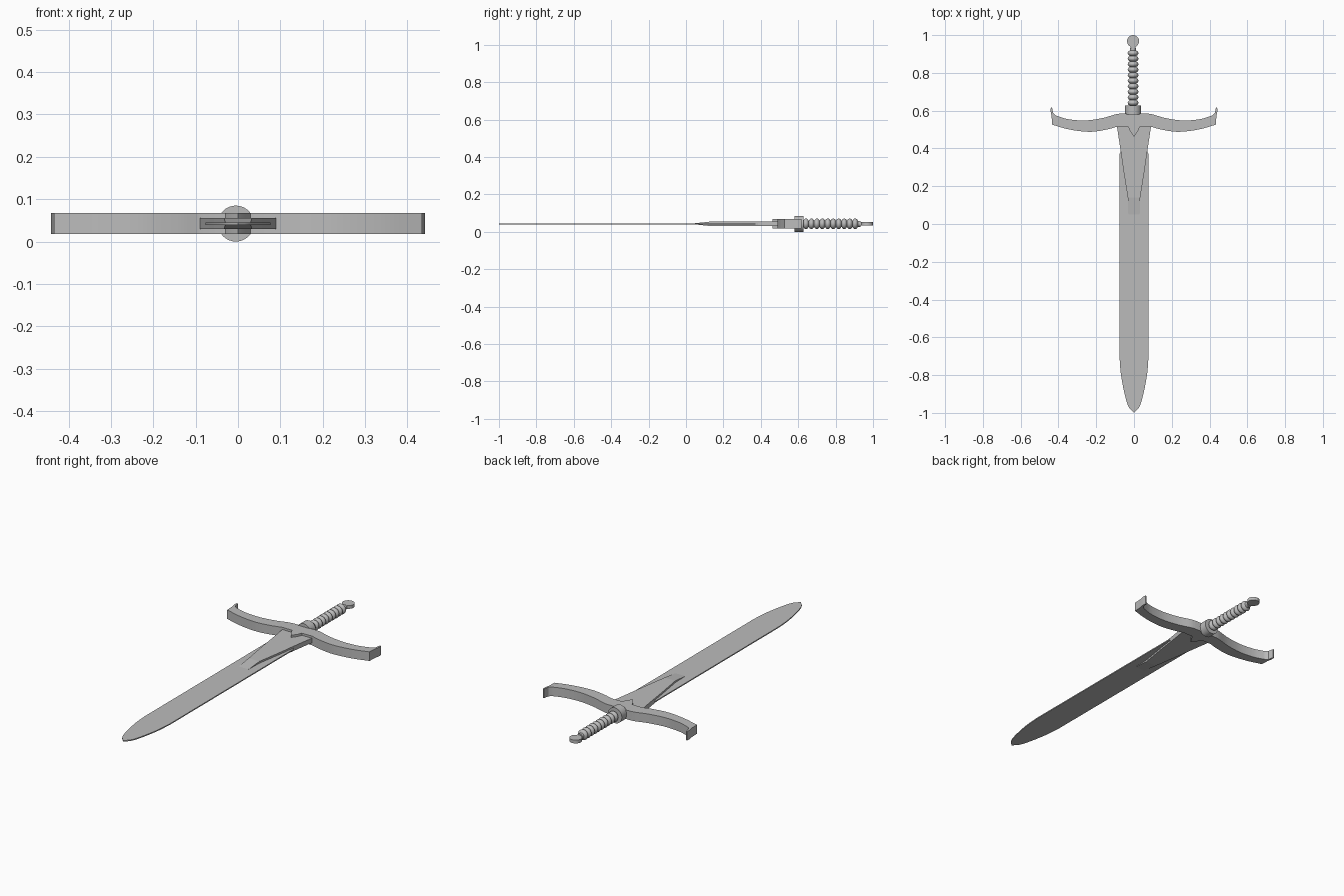
import bpy, bmesh, math
from mathutils import Vector

if "Cube" in bpy.data.objects:
    bpy.data.objects.remove(bpy.data.objects["Cube"])

ZC = 0.0425      # height of the sword's mid-plane
GX = -0.005      # handle axis

steel = bpy.data.materials.new("grey_steel")
steel.diffuse_color = (0.5, 0.5, 0.5, 1)
steel.use_nodes = True
steel.node_tree.nodes["Principled BSDF"].inputs["Base Color"].default_value = steel.diffuse_color


def finish(name, bm, smooth=None):
    bmesh.ops.recalc_face_normals(bm, faces=bm.faces)
    me = bpy.data.meshes.new(name)
    bm.to_mesh(me)
    bm.free()
    me.materials.append(steel)
    ob = bpy.data.objects.new(name, me)
    bpy.context.collection.objects.link(ob)
    if smooth:
        bpy.ops.object.select_all(action='DESELECT')
        bpy.context.view_layer.objects.active = ob
        ob.select_set(True)
        bpy.ops.object.shade_smooth_by_angle(angle=math.radians(smooth))
    return ob


def mirrored(half):
    """Close a right-hand outline with its mirror image."""
    return half + [(-x, y) for x, y in reversed(half) if abs(x) > 1e-6]


def slab(name, outline, half_z, smooth=None):
    bm = bmesh.new()
    f = bm.faces.new([bm.verts.new((x, y, ZC - half_z)) for x, y in outline])
    ext = bmesh.ops.extrude_face_region(bm, geom=[f])
    bmesh.ops.translate(bm, vec=(0, 0, 2 * half_z),
                        verts=[v for v in ext['geom'] if isinstance(v, bmesh.types.BMVert)])
    return finish(name, bm, smooth)


def lathe(name, profile, steps=32, smooth=40):
    """Spin (radius, y) points around the handle axis."""
    bm = bmesh.new()
    vs = [bm.verts.new((GX + r, y, ZC)) for r, y in profile]
    es = [bm.edges.new(p) for p in zip(vs, vs[1:])]
    bmesh.ops.spin(bm, geom=vs + es, cent=(GX, 0, ZC), axis=(0, 1, 0),
                   angle=2 * math.pi, steps=steps)
    bmesh.ops.remove_doubles(bm, verts=bm.verts, dist=1e-5)
    return finish(name, bm, smooth)


def curve(points, n=6):
    """Catmull-Rom smoothing through a few outline points."""
    p = [Vector(q) for q in points]
    p = [2 * p[0] - p[1]] + p + [2 * p[-1] - p[-2]]
    out = []
    for a, b, c, d in zip(p, p[1:], p[2:], p[3:]):
        for i in range(n):
            t = i / n
            out.append(tuple(0.5 * (2 * b + (c - a) * t + (2 * a - 5 * b + 4 * c - d) * t * t
                                    + (3 * b - a - 3 * c + d) * t ** 3)))
    return out + [tuple(points[-1])]


# Thin flat blade with rounded tip
edge = curve([(0.077, -0.70), (0.07, -0.79), (0.052, -0.89), (0.03, -0.965), (0.0, -1.0)], 4)
slab("blade", mirrored([(0.07, 0.385), (0.077, 0.37)] + edge), 0.003, 30)

# Raised tapering tongue that ramps down onto the blade
bm = bmesh.new()
stations = [(0.54, 0.092, 0.013), (0.515, 0.09, 0.013), (0.37, 0.068, 0.013),
            (0.29, 0.057, 0.013), (0.14, 0.033, 0.013), (0.04, 0.03, 0.002)]
rings = [[bm.verts.new((sx * w, y, ZC + sz * h))
          for sx, sz in ((-1, -1), (1, -1), (1, 1), (-1, 1))] for y, w, h in stations]
for a, b in zip(rings, rings[1:]):
    for i in range(4):
        j = (i + 1) % 4
        bm.faces.new((a[i], a[j], b[j], b[i]))
bm.faces.new(rings[0])
bm.faces.new(rings[-1])
finish("blade_tongue", bm)

# Curved crossguard with flared ends and a central point
top = curve([(0.07, 0.585), (0.10, 0.58), (0.17, 0.56), (0.26, 0.548), (0.35, 0.555), (0.415, 0.575)])
flare = [(0.428, 0.588), (0.434, 0.618), (0.44, 0.618), (0.442, 0.60), (0.436, 0.57), (0.434, 0.526)]
bottom = curve([(0.434, 0.526), (0.34, 0.50), (0.235, 0.488), (0.15, 0.499), (0.09, 0.515)])[1:]
centre = [(0.03, 0.514), (0.02, 0.49), (0.0, 0.462)]
slab("crossguard", mirrored([(0.0, 0.585)] + top + flare + bottom + centre), 0.025, 30)

# Round collar behind the guard
lathe("collar", [(0, 0.58), (0.0425, 0.58), (0.0425, 0.627), (0, 0.627)])

# Ribbed grip
rib, count, start = 0.0292, 10, 0.627
profile = [(0, start)]
for k in range(count):
    for i in range(8):
        s = math.sin(math.pi * i / 8)
        profile.append((0.016 + 0.0125 * s ** 0.7, start + rib * (k + i / 8)))
end = start + rib * count
profile += [(0.016, end), (0.016, 0.933), (0, 0.933)]
lathe("grip", profile, 24, 50)

# Flat disc pommel on a short neck
slab("pommel_neck", [(GX + x, y) for x, y in
                     ((-0.012, 0.925), (0.012, 0.925), (0.014, 0.95), (-0.014, 0.95))], 0.0085)
slab("pommel", [(GX + 0.032 * math.cos(t * math.pi / 16), 0.968 + 0.032 * math.sin(t * math.pi / 16))
                for t in range(32)], 0.009, 30)
